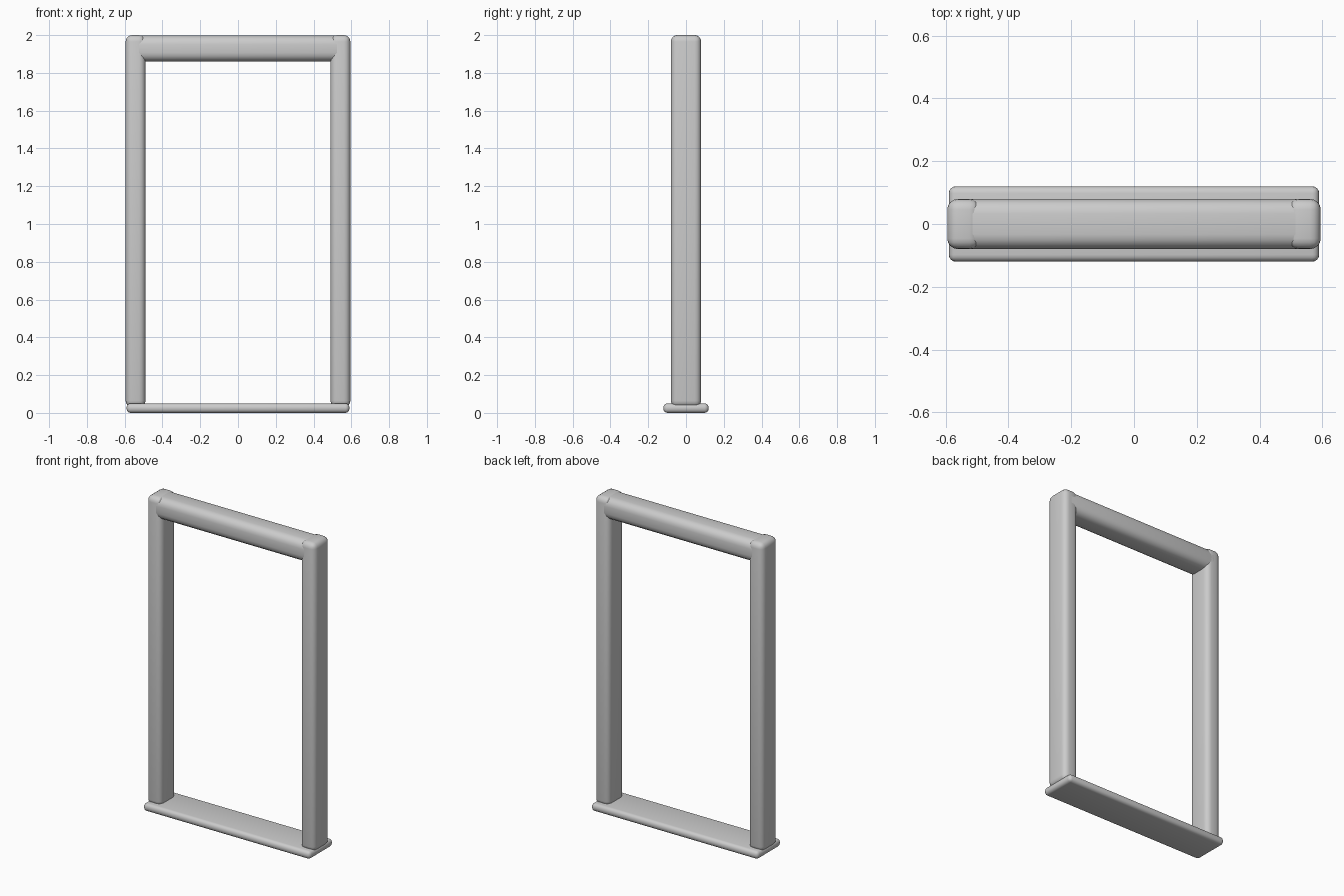
import bpy

if "Cube" in bpy.data.objects:
    bpy.data.objects.remove(bpy.data.objects["Cube"])

# One plain grey for the whole frame
grey = bpy.data.materials.new("light_grey")
grey.diffuse_color = (0.6, 0.6, 0.6, 1)
grey.use_nodes = True
grey.node_tree.nodes["Principled BSDF"].inputs["Base Color"].default_value = grey.diffuse_color


def rounded_box(name, lo, hi, radius, segments=4):
    """Box between two corners with rounded edges."""
    mid = [(a + b) / 2 for a, b in zip(lo, hi)]
    size = [b - a for a, b in zip(lo, hi)]
    bpy.ops.mesh.primitive_cube_add(size=1, location=mid)
    ob = bpy.context.object
    ob.name = name
    ob.scale = size
    bpy.ops.object.transform_apply(location=False, rotation=False, scale=True)
    mod = ob.modifiers.new("round_edges", 'BEVEL')
    mod.width = radius
    mod.segments = segments
    mod.limit_method = 'NONE'
    bpy.ops.object.modifier_apply(modifier=mod.name)
    bpy.ops.object.shade_smooth_by_angle()
    ob.data.materials.append(grey)
    return ob


# Upright posts
rounded_box("left_post", (-0.595, -0.08, 0.03), (-0.49, 0.08, 2.0), 0.034)
rounded_box("right_post", (0.49, -0.08, 0.03), (0.595, 0.08, 2.0), 0.034)

# Head beam, with fuller rounding
rounded_box("top_beam", (-0.59, -0.08, 1.86), (0.59, 0.08, 1.998), 0.047)

# Threshold plate
rounded_box("threshold", (-0.59, -0.12, 0.0), (0.59, 0.12, 0.05), 0.022)
